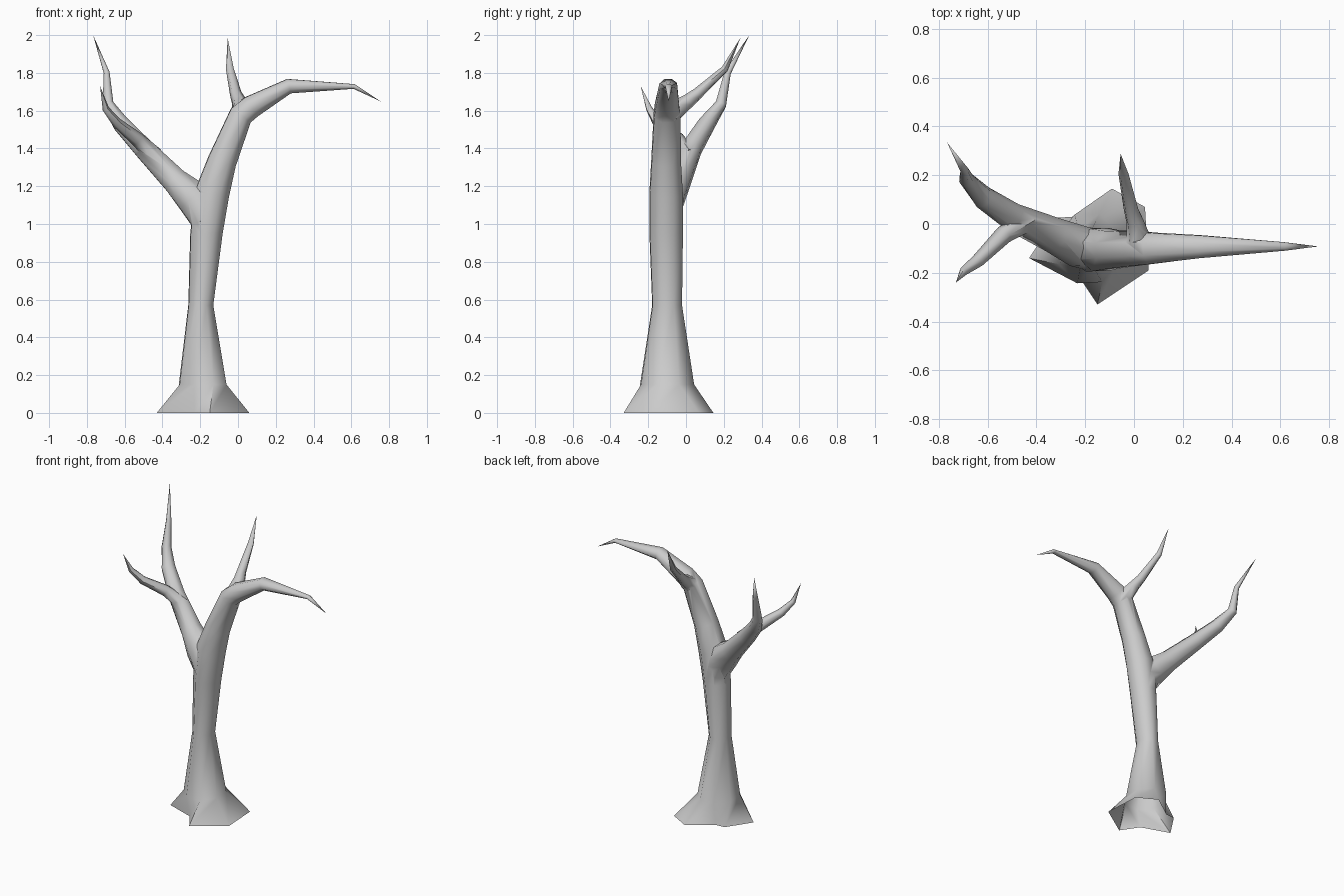
import bpy, bmesh, math
from mathutils import Vector

if "Cube" in bpy.data.objects:
    bpy.data.objects.remove(bpy.data.objects["Cube"])

def sweep(name, path, tip, sides=8, base=None, start=-20):
    """Closed tapering tube: path rows are x, y, z, radius across, radius in depth."""
    bm = bmesh.new()
    pts = [Vector(p[:3]) for p in path] + [Vector(tip)]
    rings = []
    if base:
        rings.append([bm.verts.new((x, y, 0)) for x, y in base])
    for i, p in enumerate(path):
        a = (pts[i + 1] - pts[i]).normalized()
        b = (pts[i] - pts[i - 1]).normalized() if i else a
        t = (a + b).normalized()
        if base and i < 3:
            t = Vector((0, 0, 1))
        y = Vector((0, 1, 0))
        u = (y - t * y.dot(t)).normalized()
        v = u.cross(t)
        ring = []
        for k in range(sides):
            g = math.radians(start + 360 * k / sides)
            ring.append(bm.verts.new(pts[i] + 1.05 * (v * p[3] * math.cos(g) + u * p[-1] * math.sin(g))))
        rings.append(ring)
    for r, s in zip(rings, rings[1:]):
        for k in range(sides):
            j = (k + 1) % sides
            bm.faces.new((r[k], r[j], s[j], s[k]))
    end = bm.verts.new(tip)
    for k in range(sides):
        bm.faces.new((rings[-1][k], rings[-1][(k + 1) % sides], end))
    bm.faces.new(rings[0][::-1])
    bmesh.ops.recalc_face_normals(bm, faces=bm.faces)
    me = bpy.data.meshes.new(name)
    bm.to_mesh(me)
    bm.free()
    ob = bpy.data.objects.new(name, me)
    bpy.context.collection.objects.link(ob)
    return ob

# Trunk with flared roots, running on into the right bough
roots = [(.06, -.19), (.045, .07), (-.09, .145), (-.25, .03),
         (-.32, .025), (-.43, -.14), (-.23, -.21), (-.15, -.33)]
tree = sweep("bare_tree", [
    (-.187, -.1, .15, .128, .145), (-.197, -.1, .57, .067, .08),
    (-.167, -.105, .95, .087, .09), (-.138, -.105, 1.16, .093, .09),
    (-.085, -.105, 1.33, .078, .08), (.015, -.1, 1.575, .065, .072),
    (.07, -.1, 1.62, .062, .066), (.27, -.093, 1.73, .04, .048),
    (.615, -.092, 1.728, .013, .018)], (.757, -.092, 1.648), base=roots)

# Left bough and the two twigs
boughs = [
    sweep("left_bough", [
        (-.17, -.105, 1.02, .08, .085), (-.225, -.092, 1.13, .098, .082),
        (-.33, -.045, 1.225, .07, .07), (-.50, .03, 1.4, .055, .055),
        (-.62, .11, 1.53, .045, .045), (-.688, .185, 1.635, .03, .03),
        (-.695, .22, 1.8, .016, .018)], (-.767, .335, 2.0)),
    sweep("left_twig", [
        (-.44, .015, 1.36, .045), (-.535, -.045, 1.45, .036),
        (-.64, -.15, 1.535, .026), (-.70, -.195, 1.61, .017)],
        (-.73, -.24, 1.73), sides=6, start=0),
    sweep("right_twig", [
        (.025, -.08, 1.585, .055), (.005, .01, 1.65, .037),
        (-.012, .06, 1.69, .03), (-.043, .205, 1.82, .02)],
        (-.055, .288, 1.985), sides=6, start=0)]

bpy.context.view_layer.objects.active = tree
for b in boughs:
    m = tree.modifiers.new("join", 'BOOLEAN')
    m.operation, m.solver, m.object = 'UNION', 'EXACT', b
    bpy.ops.object.modifier_apply(modifier=m.name)
    bpy.data.objects.remove(b)

# Open underside
bm = bmesh.new()
bm.from_mesh(tree.data)
low = [f for f in bm.faces if all(v.co.z < .001 for v in f.verts)]
bmesh.ops.delete(bm, geom=low, context='FACES')
bm.to_mesh(tree.data)
bm.free()

tree.select_set(True)
bpy.ops.object.shade_smooth_by_angle(angle=math.radians(60))
